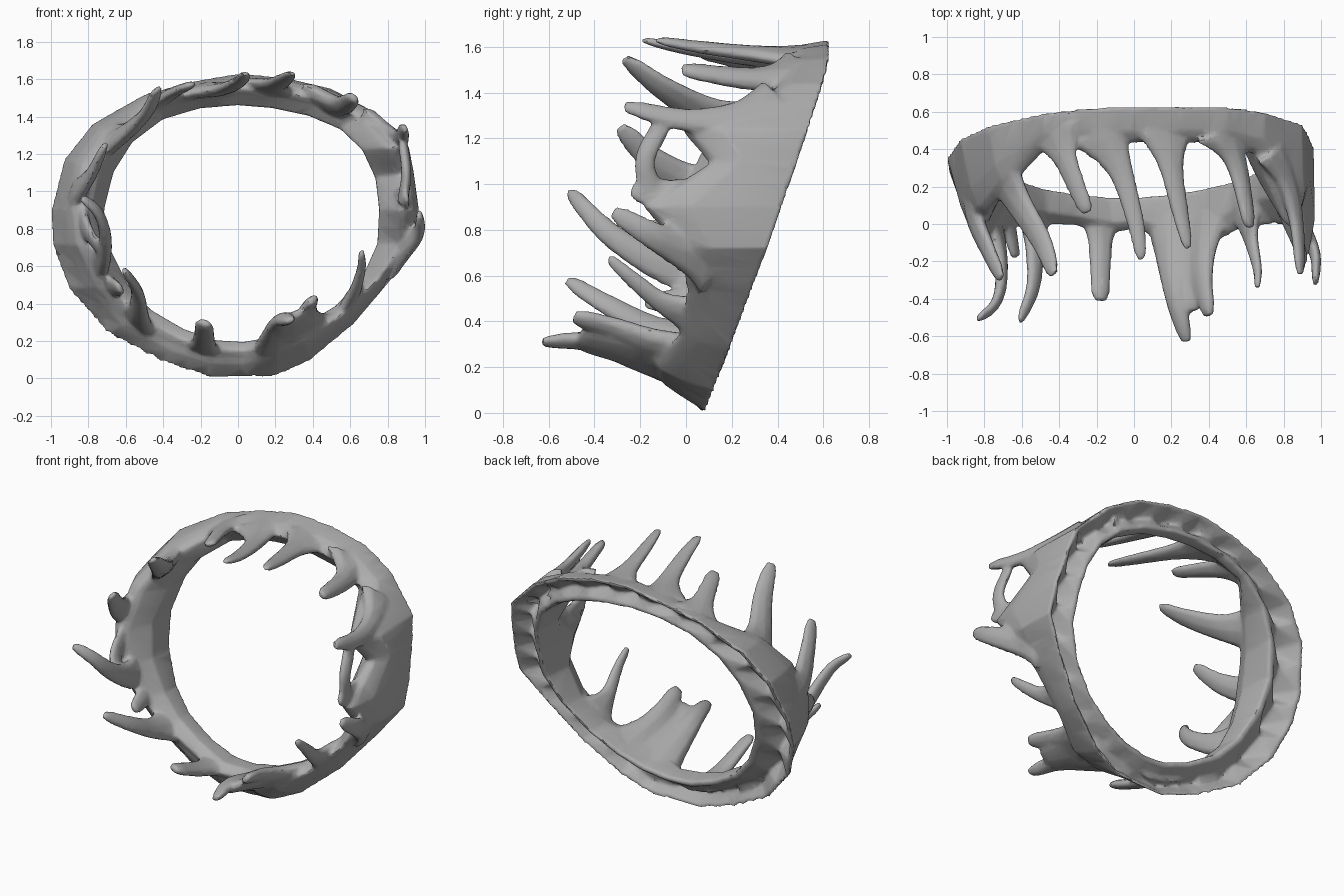
import bpy, bmesh, math
from mathutils import Vector

if "Cube" in bpy.data.objects:
    bpy.data.objects.remove(bpy.data.objects["Cube"])

grey = bpy.data.materials.new("stone grey")
grey.diffuse_color = (0.42, 0.42, 0.42, 1)
grey.use_nodes = True
grey.node_tree.nodes["Principled BSDF"].inputs["Base Color"].default_value = grey.diffuse_color
CENTRE = Vector((0, 0, 0.82))
parts = []


def finish(name, bm):
    bmesh.ops.recalc_face_normals(bm, faces=bm.faces)
    me = bpy.data.meshes.new(name)
    bm.to_mesh(me)
    bm.free()
    me.materials.append(grey)
    ob = bpy.data.objects.new(name, me)
    bpy.context.collection.objects.link(ob)
    parts.append(ob)


def spline(p, t):
    """Catmull-Rom point on an open path, t from 0 to 1."""
    q = [2 * p[0] - p[1]] + p + [2 * p[-1] - p[-2]]
    f = t * (len(p) - 1)
    i = min(int(f), len(p) - 2)
    f -= i
    a, b, c, d = q[i:i + 4]
    return 0.5 * (2 * b + (c - a) * f + (2 * a - 5 * b + 4 * c - d) * f * f
                  + (3 * b - a - 3 * c + d) * f ** 3)


def back_y(x, z):
    return min(0.625, 0.08 + 0.345 * z + 0.03 * x)


# Ring band: outer outline (x, z), inner outline (x, z) and front edge y
outer = [(.02, 0), (.2, .01), (.38, .09), (.62, .29), (.82, .53), (.96, .72), (.96, .9), (.93, 1.1),
         (.9, 1.24), (.7, 1.44), (.5, 1.55), (.25, 1.61), (0, 1.63), (-.24, 1.59), (-.5, 1.52),
         (-.78, 1.36), (-.93, 1.17), (-1, .9), (-.995, .72), (-.91, .48), (-.7, .24), (-.4, .08), (-.15, .0)]
inner = [(.03, .2), (.2, .23), (.35, .29), (.52, .39), (.66, .54), (.74, .72), (.75, .9), (.73, 1.07),
         (.66, 1.22), (.54, 1.33), (.37, 1.4), (.18, 1.44), (0, 1.455), (-.2, 1.44), (-.4, 1.38),
         (-.56, 1.26), (-.66, 1.1), (-.71, .9), (-.68, .7), (-.58, .5), (-.46, .37), (-.29, .27), (-.12, .21)]
front = [-.03, -.13, -.14, -.03, 0, -.03, -.19, .1, -.02, .37, .43, .43, .43, .43, .42,
         .2, .06, -.04, -.07, -.03, 0, -.01, -.05]

n = len(outer)
stations = []
for i in range(n):
    for half in (0, 0.5):
        j = (i + 1) % n
        o = Vector(outer[i]).lerp(Vector(outer[j]), half)
        k = Vector(inner[i]).lerp(Vector(inner[j]), half)
        stations.append((o, k, front[i] * (1 - half) + front[j] * half))

bm = bmesh.new()
rows = []
for s, (o, k, fy) in enumerate(stations):
    def at(f, y):
        p = k.lerp(o, f)
        return Vector((p.x, y, p.y))
    mid = 0.26 + 0.26 * o.y / 1.6 + 0.3 * max(0, o.x) ** 2
    by = back_y(*o)
    iby = back_y(*k.lerp(o, 0.12))
    depth = 0.07 if s % 2 else 0.17            # jagged groove in the back
    depth = min(depth, (by - fy) * 0.6)
    section = [at(1, by), at(mid + 0.35, fy * 0.65 + by * 0.35), at(mid + 0.2, fy + 0.03),
               at(mid, fy), at(mid - 0.14, fy + 0.03), at(0.02, fy * 0.55 + by * 0.45),
               at(0.08, iby), at(0.22, iby), at(0.55, by - depth), at(0.9, by)]
    rows.append([bm.verts.new(v) for v in section])
for i in range(len(rows)):
    a, b = rows[i], rows[(i + 1) % len(rows)]
    for j in range(10):
        m = (j + 1) % 10
        bm.faces.new((a[j], b[j], b[m], a[m]))
finish("spiked_ring", bm)


def spike(name, pts, width, flat=0.6, tip=0.4, flare=2.3, sides=8, steps=11):
    """Tapered, curved prong with a wide base that fans out along the ring."""
    pts = [Vector(p) for p in pts]
    bm = bmesh.new()
    rings = []
    for s in range(steps + 1):
        t = s / steps
        p = spline(pts, t)
        d = (spline(pts, min(1, t + .02)) - spline(pts, max(0, t - .02))).normalized()
        radial = p - CENTRE
        radial.y = 0
        radial = (radial - d * radial.dot(d)).normalized()
        side = d.cross(radial)
        w = width * (1 + (tip - 1) * t)
        r = w * flat
        w *= 1 + (flare - 1) * max(0, 1 - t / 0.45) ** 2
        if s == steps:
            w *= 0.7
            r *= 0.7
        rings.append([bm.verts.new(p + side * w * math.cos(a) + radial * r * math.sin(a))
                      for a in (2 * math.pi * q / sides for q in range(sides))])
    for a, b in zip(rings, rings[1:]):
        for j in range(sides):
            m = (j + 1) % sides
            bm.faces.new((a[j], a[m], b[m], b[j]))
    bm.faces.new(rings[0])
    bm.faces.new(rings[-1])
    finish(name, bm)


# Prongs along the top
spike("top_prong_1", [(-.74, .34, 1.24), (-.62, .12, 1.3), (-.49, -.1, 1.42), (-.43, -.27, 1.55)], .115, .5, .38, 1.8)
spike("top_prong_2", [(-.42, .49, 1.48), (-.34, .28, 1.53), (-.25, .06, 1.57)], .08, .5, .55)
spike("top_prong_3", [(-.18, .5, 1.54), (-.07, .28, 1.55), (.01, 0, 1.59), (.04, -.19, 1.63)], .08, .55)
spike("top_prong_4", [(.17, .51, 1.55), (.2, .3, 1.57), (.25, .05, 1.6), (.29, -.13, 1.63)], .08, .55)
spike("top_prong_5", [(.48, .5, 1.47), (.56, .28, 1.46), (.62, -.02, 1.5)], .085, .65, .5)

# Prongs and bridges on the right side
spike("right_prong_upper", [(.74, .4, 1.34), (.82, .22, 1.29), (.87, 0, 1.28), (.89, -.27, 1.34)], .095, .6, .4, 1.6)
spike("right_prong_middle", [(.85, .08, .9), (.88, -.08, .95), (.9, -.24, .97)], .11, .4, .4, 1.6)
spike("right_bridge", [(.88, -.14, .94), (.9, -.18, 1.1), (.88, -.1, 1.27)], .05, .6, .9, 1.4)
spike("right_prong_lower", [(.84, .12, .68), (.91, -.03, .72), (.97, -.17, .79), (.97, -.32, .88)], .1, .5, .4, 1.8)
spike("right_thorn", [(.6, .06, .42), (.63, -.1, .48), (.66, -.24, .59), (.66, -.34, .68)], .06, .65, .45, 2.4)

# Prongs and bridge on the left side
spike("left_prong_upper", [(-.87, .2, .95), (-.85, .03, 1.0), (-.78, -.14, 1.1), (-.71, -.29, 1.25)], .11, .5, .4, 1.7)
spike("left_prong_middle", [(-.77, .08, .62), (-.72, -.13, .66), (-.71, -.32, .77), (-.75, -.44, .89),
                            (-.84, -.51, .97)], .08, .6, .4, 1.9)
spike("left_bridge", [(-.83, .02, .84), (-.8, -.12, .78), (-.74, -.2, .69)], .08, .4, .7, 1.4)
spike("left_stub", [(-.7, .08, .5), (-.66, -.06, .49), (-.63, -.18, .48)], .08, .5, .5, 1.7)
spike("left_prong_lower", [(-.54, .1, .31), (-.53, -.12, .36), (-.54, -.34, .47), (-.61, -.52, .58)], .085, .6, .42, 1.9)

# Prongs along the bottom, the last pair joined by a web
spike("bottom_prong_1", [(-.18, .08, .15), (-.18, -.15, .2), (-.18, -.41, .3)], .08, .55, .65, 2.3)
spike("bottom_prong_2", [(.2, .06, .15), (.2, -.18, .23), (.23, -.42, .31), (.28, -.63, .31)], .11, .65, .35, 1.6)
spike("bottom_prong_3", [(.4, .06, .25), (.37, -.15, .31), (.37, -.32, .37), (.4, -.49, .42)], .095, .6, .5, 1.7)
spike("bottom_web", [(.29, .05, .19), (.28, -.2, .26), (.29, -.47, .33)], .15, .35, .65, 1.3)

# Fuse the prongs and band into one smooth-flowing body
for ob in parts:
    ob.select_set(True)
bpy.context.view_layer.objects.active = parts[0]
bpy.ops.object.join()
body = bpy.context.view_layer.objects.active
fuse = body.modifiers.new("fuse", 'REMESH')
fuse.mode = 'VOXEL'
fuse.voxel_size = 0.012
blend = body.modifiers.new("blend", 'SMOOTH')
blend.factor = 0.5
blend.iterations = 5
reduce = body.modifiers.new("reduce", 'DECIMATE')
reduce.ratio = 0.15
for m in (fuse, blend, reduce):
    bpy.ops.object.modifier_apply(modifier=m.name)
body.data.materials.clear()
body.data.materials.append(grey)
bpy.ops.object.shade_smooth_by_angle(angle=math.radians(45))
